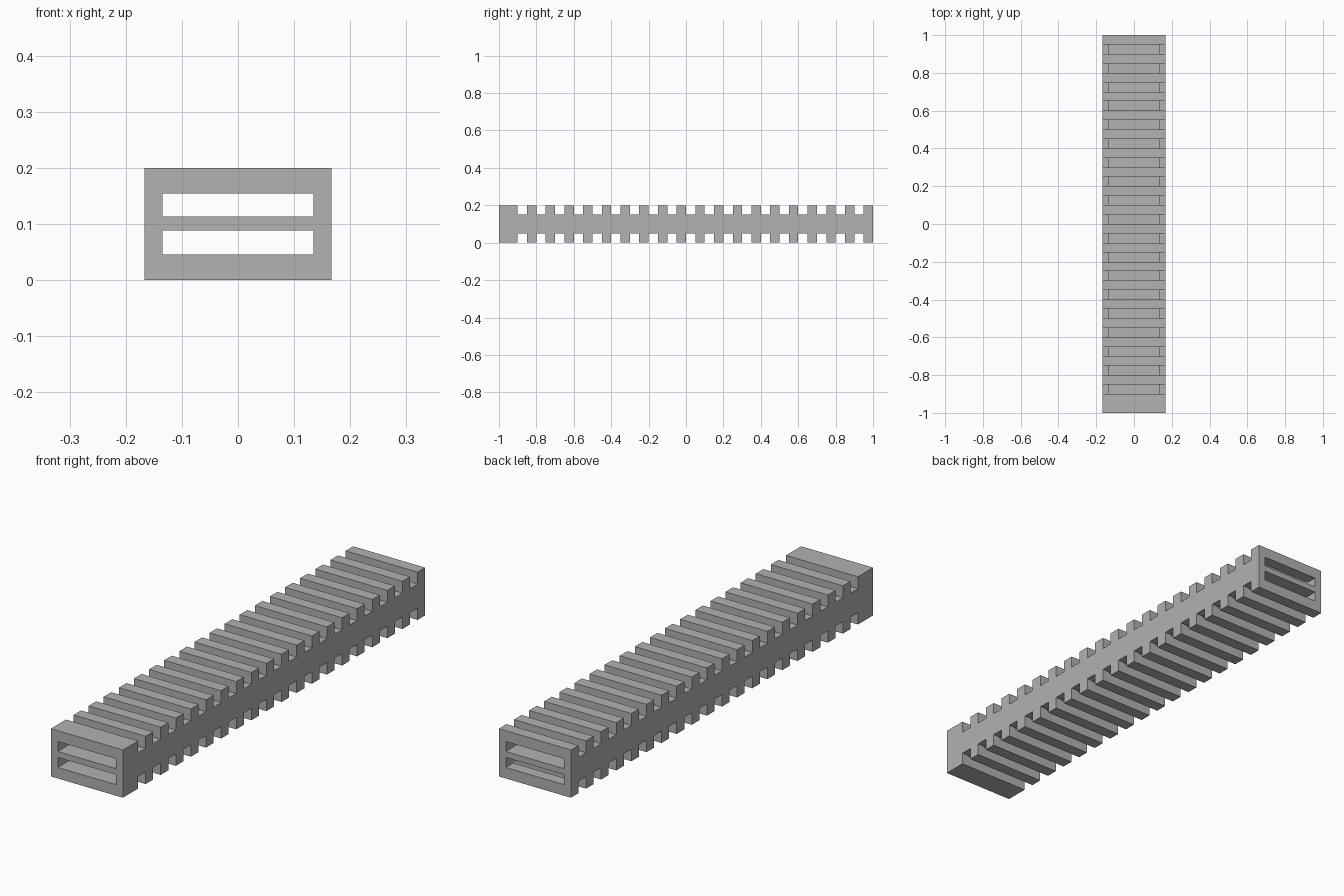
import bpy
import bmesh

cube = bpy.data.objects.get("Cube")
if cube:
    bpy.data.objects.remove(cube, do_unlink=True)

HALF_W, HALF_L, HEIGHT = 0.167, 1.0, 0.2
NOTCHES, PITCH, GAP, DEPTH = 19, 0.1, 0.05, 0.05
SLOT_HALF_W = 0.135
SLOTS = ((0.046, 0.088), (0.113, 0.1545))

# Single grey material
grey = bpy.data.materials.new("plain grey")
grey.use_nodes = True
colour = (0.445, 0.445, 0.445, 1)
grey.diffuse_color = colour
grey.node_tree.nodes["Principled BSDF"].inputs["Base Color"].default_value = colour


def extruded(name, profile, half_width):
    """Extrude a closed (y, z) profile across x."""
    bm = bmesh.new()
    face = bm.faces.new([bm.verts.new((-half_width, y, z)) for y, z in profile])
    grown = bmesh.ops.extrude_face_region(bm, geom=[face])["geom"]
    verts = [v for v in grown if isinstance(v, bmesh.types.BMVert)]
    bmesh.ops.translate(bm, verts=verts, vec=(2 * half_width, 0, 0))
    bmesh.ops.recalc_face_normals(bm, faces=bm.faces)
    mesh = bpy.data.meshes.new(name)
    bm.to_mesh(mesh)
    bm.free()
    mesh.materials.append(grey)
    obj = bpy.data.objects.new(name, mesh)
    bpy.context.collection.objects.link(obj)
    return obj


# Notched bar: toothed top edge, mirrored for the bottom edge
top = [(-HALF_L, HEIGHT)]
for i in range(NOTCHES):
    y = -HALF_L + PITCH * (i + 1)
    top += [(y, HEIGHT), (y, HEIGHT - DEPTH),
            (y + GAP, HEIGHT - DEPTH), (y + GAP, HEIGHT)]
top.append((HALF_L, HEIGHT))
bottom = [(y, HEIGHT - z) for y, z in reversed(top)]
bar = extruded("notched_bar", top + bottom, HALF_W)

# Two flat channels running the full length, breaking into the notches
bpy.context.view_layer.objects.active = bar
for low, high in SLOTS:
    end = HALF_L + 0.1
    cutter = extruded("channel_cutter", [(-end, low), (end, low), (end, high), (-end, high)],
                      SLOT_HALF_W)
    cutter.hide_render = True
    cut = bar.modifiers.new("channel", "BOOLEAN")
    cut.operation = "DIFFERENCE"
    cut.solver = "EXACT"
    cut.object = cutter
    bpy.ops.object.modifier_apply(modifier=cut.name)
    bpy.data.objects.remove(cutter, do_unlink=True)
